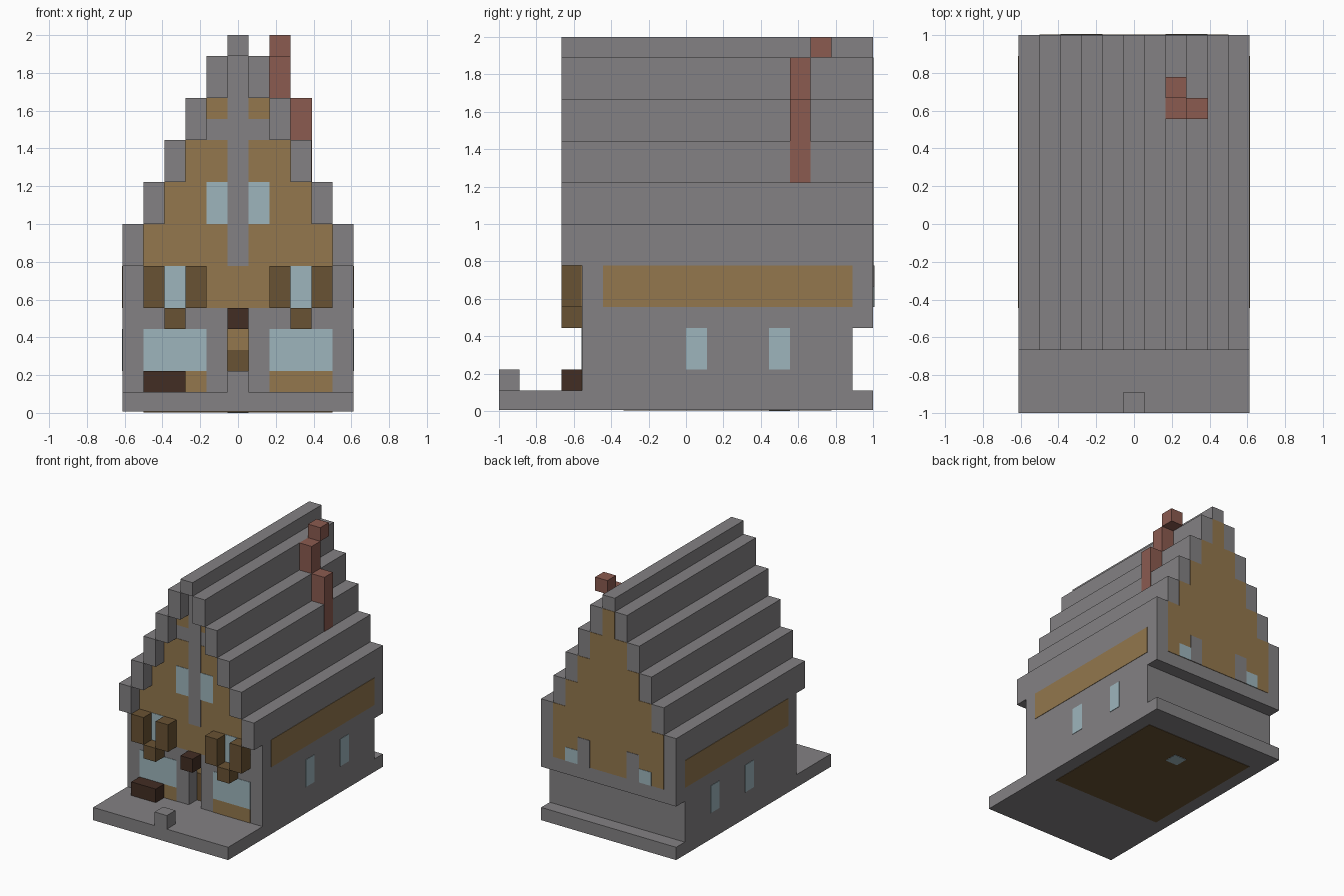
import bpy, bmesh
from mathutils import Vector

U = 1 / 9          # size of one building block
T = 0.03           # thickness of one painted layer, in blocks

cube = bpy.data.objects.get("Cube")
if cube:
    bpy.data.objects.remove(cube, do_unlink=True)


def material(name, rgb):
    linear = [((c / 255 + 0.055) / 1.055) ** 2.4 for c in rgb] + [1]
    m = bpy.data.materials.new(name)
    m.use_nodes = True
    m.diffuse_color = linear
    m.node_tree.nodes["Principled BSDF"].inputs["Base Color"].default_value = linear
    return m


STONE = material("grey stone", (131, 129, 131))
PLASTER = material("ochre plaster", (147, 119, 77))
GLASS = material("pale glass", (157, 181, 188))
WOOD = material("brown wood", (105, 82, 51))
DARK = material("dark wood", (66, 45, 35))
BRICK = material("red brick", (139, 91, 80))


def prism(name, mat, points, start, end, axis="y"):
    """Extrude an outline (x,z along y, or x,y along z) given in blocks."""
    bm = bmesh.new()
    place = (lambda a, b: (a, start, b)) if axis == "y" else (lambda a, b: (a, b, start))
    face = bm.faces.new([bm.verts.new(Vector(place(a, b)) * U) for a, b in points])
    moved = bmesh.ops.extrude_face_region(bm, geom=[face])["geom"]
    step = Vector((0, end - start, 0) if axis == "y" else (0, 0, end - start)) * U
    bmesh.ops.translate(bm, vec=step, verts=[v for v in moved if isinstance(v, bmesh.types.BMVert)])
    bmesh.ops.recalc_face_normals(bm, faces=bm.faces)
    mesh = bpy.data.meshes.new(name)
    bm.to_mesh(mesh)
    bm.free()
    mesh.materials.append(mat)
    obj = bpy.data.objects.new(name, mesh)
    bpy.context.collection.objects.link(obj)
    return obj


def box(name, mat, x, y, z):
    outline = [(x[0], z[0]), (x[1], z[0]), (x[1], z[1]), (x[0], z[1])]
    return prism(name, mat, outline, *y)


def pair(name, mat, x, y, z):
    """A box on the +x side and its mirror image."""
    box(name + "_left", mat, x, y, z)
    box(name + "_right", mat, (-x[1], -x[0]), y, z)


def gable(bottom, widest, count, peak=None):
    """Stepped gable outline: each step is one block in, two blocks up."""
    side, z = [], bottom
    for i in range(count):
        top = 9 + 2 * i
        if peak and i == count - 1:
            top = peak
        side += [(widest - i, z), (widest - i, top)]
        z = top
    return side + [(-x, z) for x, z in reversed(side)]


FRONT, BACK, DOOR = -5, 9, -4


def front_layer(n):
    return (FRONT - n * T, FRONT)


def back_layer(n):
    return (BACK, BACK + n * T)


# Ground slab with the painted floor underneath
box("ground_slab", STONE, (-5.5, 5.5), (-9, 9), (2 * T, 1))
box("floor_underside", WOOD, (-4.5, 4.5), (-3, 7), (T, 2 * T))
box("floor_hatch", GLASS, (-0.5, 0.5), (4, 5), (0, 2 * T))
box("path_post", STONE, (-0.5, 0.5), (-9, -8), (1, 2))

# Ground storey with the door recess
plan = [(-5.5, FRONT), (-0.5, FRONT), (-0.5, DOOR), (0.5, DOOR),
        (0.5, FRONT), (5.5, FRONT), (5.5, 8), (-5.5, 8)]
prism("ground_storey", STONE, plan, 1, 4, "z")
box("door_surround", PLASTER, (-0.5, 0.5), (DOOR - T, DOOR), (1, 4))
box("door", WOOD, (-0.5, 0.5), (DOOR - 2 * T, DOOR), (1, 3))

# Upper storey and stepped roof
prism("upper_storey_and_roof", STONE, gable(4, 5.5, 6, 18), FRONT, BACK)
for i in range(5):
    pair(f"front_eave_{i + 1}", STONE, (4.5 - i, 5.5 - i), (-6, FRONT), (7 + 2 * i, 9 + 2 * i))
box("front_ridge_end", STONE, (-0.5, 0.5), (-6, FRONT), (17, 18))

# Front wall plaster, post and glass
prism("front_plaster", PLASTER, gable(5, 4.5, 3), *front_layer(1))
pair("attic_plaster", PLASTER, (0.5, 1.5), front_layer(1), (14, 15))
box("front_centre_post", STONE, (-0.5, 0.5), front_layer(2), (7, 17))
pair("attic_window", GLASS, (0.5, 1.5), front_layer(2), (9, 11))
pair("upper_window", GLASS, (2.5, 3.5), front_layer(2), (5, 7))
pair("shop_window", GLASS, (1.5, 4.5), front_layer(1), (2, 4))
pair("shop_window_apron", PLASTER, (1.5, 4.5), front_layer(1), (1, 2))

# Projecting front woodwork
pair("inner_shutter", WOOD, (1.5, 2.5), (-6, FRONT), (5, 7))
pair("outer_shutter", WOOD, (3.5, 4.5), (-6, FRONT), (5, 7))
pair("window_box", WOOD, (2.5, 3.5), (-6, FRONT), (4, 5))
box("door_canopy", DARK, (-0.5, 0.5), (-6, FRONT), (4, 5))
box("bench", DARK, (-4.5, -2.5), (-6, FRONT), (1, 2))

# Side walls
SIDE = (5.5, 5.5 + T)
pair("side_plaster_band", PLASTER, SIDE, (-4, 8), (5, 7))
for i, y in enumerate((0, 4)):
    pair(f"side_window_{i + 1}", GLASS, SIDE, (y, y + 1), (2, 4))

# Back wall
prism("back_plaster", PLASTER, gable(5, 4.5, 5), *back_layer(1))
pair("back_window", GLASS, (2.5, 3.5), back_layer(2), (5, 6))
pair("back_pier", STONE, (1.5, 2.5), back_layer(2), (5, 7))

# Chimney climbing the roof steps
box("chimney_lower", BRICK, (2.5, 3.5 + T), (5, 6), (11, 15))
box("chimney_middle", BRICK, (1.5, 2.5), (5, 6), (15, 17))
box("chimney_top", BRICK, (1.5, 2.5), (6, 7), (17, 18))
